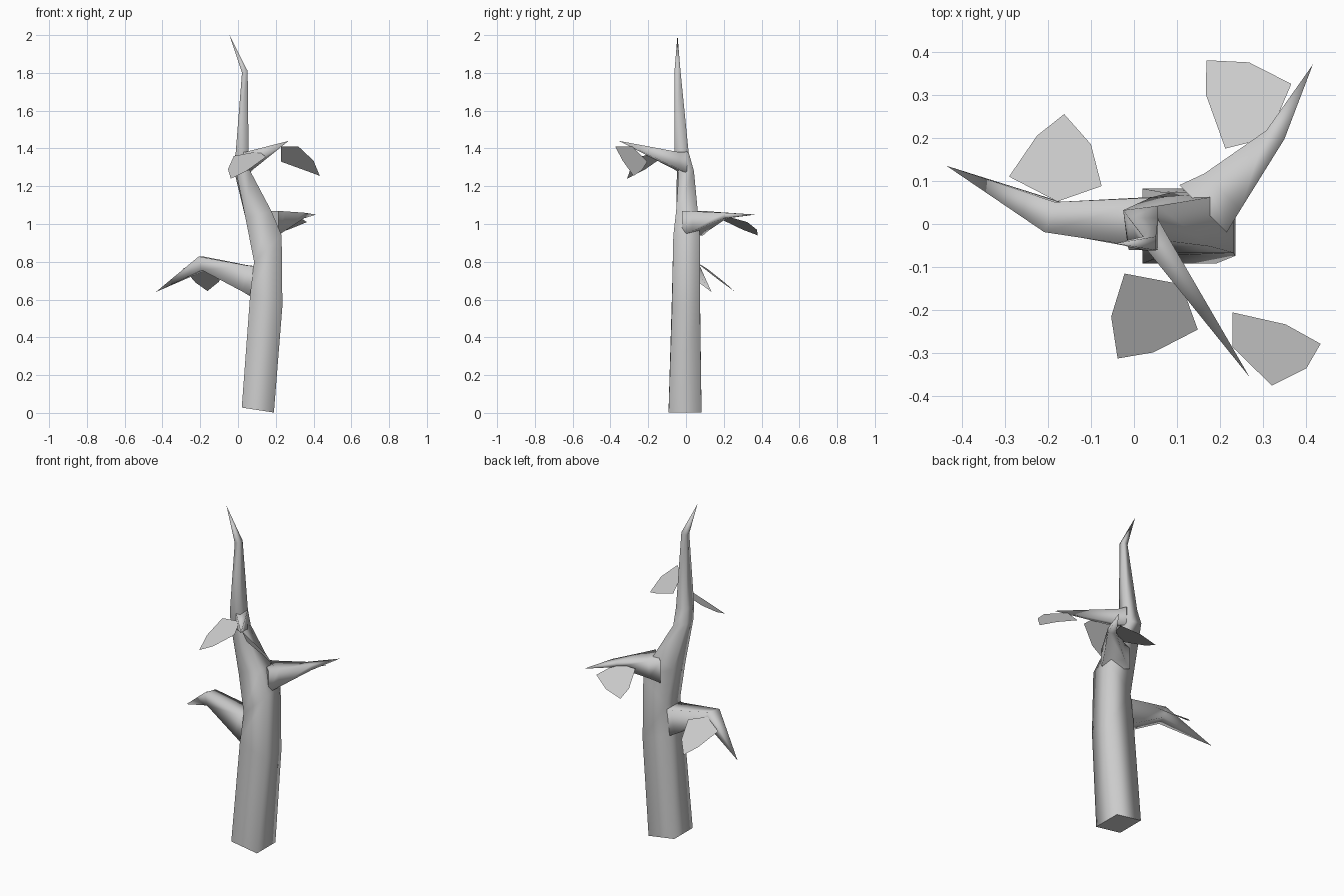
import bpy, bmesh
from mathutils import Vector


def finish(name, bm):
    bmesh.ops.recalc_face_normals(bm, faces=bm.faces[:])
    mesh = bpy.data.meshes.new(name)
    bm.to_mesh(mesh)
    bm.free()
    obj = bpy.data.objects.new(name, mesh)
    bpy.context.collection.objects.link(obj)
    return obj


def limb(name, stations, tip):
    """Four-sided smooth tube; each station is centre, half-side u, half-side v."""
    bm = bmesh.new()
    rings = []
    for c, u, v in stations:
        c, u, v = Vector(c), Vector(u), Vector(v)
        rings.append([bm.verts.new(c + u * a + v * b)
                      for a, b in ((-1, -1), (1, -1), (1, 1), (-1, 1))])
    end = bm.verts.new(tip)
    for i in range(4):
        j = (i + 1) % 4
        for lo, hi in zip(rings, rings[1:]):
            bm.faces.new((lo[i], lo[j], hi[j], hi[i])).smooth = True
        bm.faces.new((rings[-1][i], rings[-1][j], end)).smooth = True
    bm.faces.new(rings[0][::-1])
    return finish(name, bm)


def leaf(name, points):
    bm = bmesh.new()
    bm.faces.new([bm.verts.new(p) for p in points])
    return finish(name, bm)


# Crooked trunk
limb("trunk", [
    ((0.105, -0.005, 0.015), (0.085, 0, -0.013), (0, 0.087, 0)),
    ((0.150, 0.000, 0.600), (0.085, 0, -0.035), (0, 0.074, 0)),
    ((0.158, 0.003, 0.870), (0.073, 0, 0.070), (0, 0.070, 0)),
    ((0.108, 0.005, 1.050), (0.068, 0, 0.020), (0, 0.057, 0)),
    ((0.020, -0.003, 1.290), (0.040, 0.005, -0.010), (-0.005, 0.040, 0)),
    ((0.022, -0.023, 1.380), (0.034, 0, 0), (0, 0.037, 0)),
    ((0.036, -0.045, 1.805), (0.015, 0, 0.005), (0, 0.016, 0)),
], (-0.045, -0.045, 2.0))

# Side branches
limb("left_branch", [
    ((0.110, 0.000, 0.690), (0.010, 0.066, 0), (0.015, 0, 0.085)),
    ((0.040, 0.002, 0.712), (0.005, 0.060, 0), (0.015, 0, 0.068)),
    ((-0.188, 0.016, 0.792), (0.012, 0.035, 0), (-0.008, 0, 0.036)),
], (-0.435, 0.135, 0.64))
limb("rear_right_branch", [
    ((0.160, 0.035, 1.005), (0.055, -0.055, 0), (0, 0, 0.065)),
    ((0.205, 0.075, 1.015), (0.042, -0.042, 0), (0, 0, 0.052)),
    ((0.328, 0.207, 1.045), (0.021, -0.010, 0), (0, 0, 0.015)),
], (0.415, 0.37, 1.05))
limb("front_right_branch", [
    ((0.030, -0.010, 1.325), (0.028, 0.018, 0), (0, 0, 0.058)),
    ((0.058, -0.050, 1.335), (0.024, 0.015, 0), (0, 0, 0.045)),
], (0.268, -0.355, 1.44))

# Leaves hanging beside the branches
leaf("left_leaf", [
    (-0.29, 0.11, 0.765), (-0.225, 0.205, 0.69), (-0.162, 0.255, 0.645),
    (-0.10, 0.185, 0.695), (-0.075, 0.088, 0.77), (-0.178, 0.052, 0.80)])
leaf("rear_right_leaf", [
    (0.168, 0.38, 0.94), (0.267, 0.375, 0.97), (0.365, 0.325, 1.01),
    (0.312, 0.20, 1.045), (0.212, 0.175, 1.03), (0.167, 0.30, 0.97)])
leaf("front_left_leaf", [
    (-0.038, -0.312, 1.24), (0.045, -0.298, 1.28), (0.148, -0.245, 1.355),
    (0.11, -0.14, 1.385), (-0.022, -0.115, 1.36), (-0.053, -0.215, 1.29)])
leaf("front_right_leaf", [
    (0.433, -0.278, 1.255), (0.352, -0.233, 1.285), (0.228, -0.205, 1.33),
    (0.228, -0.285, 1.41), (0.32, -0.375, 1.41), (0.40, -0.335, 1.335)])
